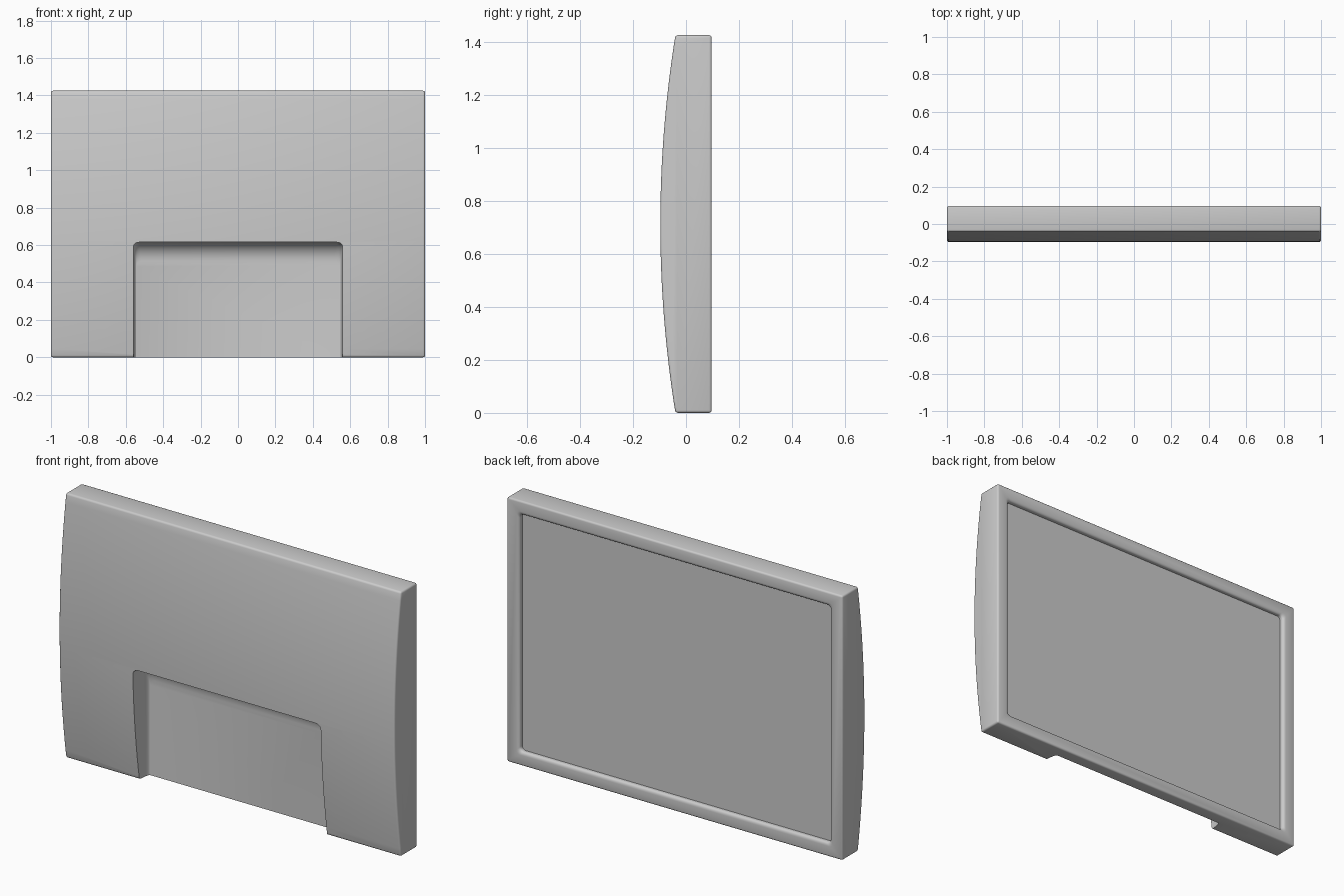
import bpy, bmesh, math

if "Cube" in bpy.data.objects:
    bpy.data.objects.remove(bpy.data.objects["Cube"])

W, H, BACK = 1.0, 1.425, 0.097   # half width, height, screen-side plane
EDGE, BULGE = -0.04, -0.097      # curved shell: y at rim and at middle


def skin(name, loops):
    """Closed solid through a list of matching point loops."""
    bm = bmesh.new()
    rings = [[bm.verts.new(p) for p in loop] for loop in loops]
    n = len(rings[0])
    for a, b in zip(rings, rings[1:]):
        for i in range(n):
            j = (i + 1) % n
            bm.faces.new((a[i], a[j], b[j], b[i]))
    bm.faces.new(rings[0])
    bm.faces.new(rings[-1])
    bmesh.ops.recalc_face_normals(bm, faces=bm.faces)
    mesh = bpy.data.meshes.new(name)
    bm.to_mesh(mesh)
    bm.free()
    obj = bpy.data.objects.new(name, mesh)
    bpy.context.collection.objects.link(obj)
    return obj


def rounded(hx, z0, z1, y, r, seg=5):
    """Rounded rectangle loop in a plane of constant y."""
    pts = []
    for k, (cx, cz) in enumerate([(hx - r, z1 - r), (r - hx, z1 - r),
                                  (r - hx, z0 + r), (hx - r, z0 + r)]):
        for i in range(seg + 1):
            a = math.pi / 2 * (k + i / seg)
            pts.append((cx + r * math.cos(a), y, cz + r * math.sin(a)))
    return pts


# Display housing: arc profile swept across the width
N = 32
profile = [(BACK, 0), (BACK, H)]
for i in range(N + 1):
    u = 1 - 2 * i / N
    profile.append((BULGE + (EDGE - BULGE) * u * u, H / 2 * (1 + u)))
housing = skin("display_housing", [[(x, y, z) for y, z in profile] for x in (-W, W)])
bev = housing.modifiers.new("edge_round", 'BEVEL')
bev.width, bev.segments, bev.limit_method = 0.01, 3, 'ANGLE'
bev.angle_limit = math.radians(40)

# Stand recess: open at the bottom, hollow curve along its top
FLOOR, FIL = 0.03, 0.09
layers = [rounded(0.56, -0.3, 0.615, -0.3, 0.03)]
for i in range(9):
    a = math.pi / 2 * i / 8
    s = 1 - math.cos(a)
    layers.append(rounded(0.56 - 0.016 * s, -0.3, 0.615 - 0.10 * s,
                          FLOOR - FIL * (1 - math.sin(a)), 0.03))
stand_cutter = skin("stand_recess_cutter", layers)

# Screen recess: rolled bezel lip, then a short wall down to the screen
layers = []
B = 0.056
layers.append(rounded(W - B, B, H - B, BACK + 0.05, 0.03))
for i in range(6):
    a = math.pi / 2 * i / 5
    d = B + 0.018 * math.sin(a)
    layers.append(rounded(W - d, d, H - d, BACK - 0.014 * (1 - math.cos(a)), 0.022))
d = B + 0.018
layers.append(rounded(W - d, d, H - d, BACK - 0.026, 0.022))
screen_cutter = skin("screen_recess_cutter", layers)

for cutter in (stand_cutter, screen_cutter):
    cutter.hide_render = True
    cutter.hide_set(True)
    cut = housing.modifiers.new(cutter.name, 'BOOLEAN')
    cut.operation, cut.object, cut.solver = 'DIFFERENCE', cutter, 'EXACT'

# Bake the cuts, drop the cutters and smooth the curved areas
bpy.context.view_layer.objects.active = housing
housing.select_set(True)
for m in list(housing.modifiers):
    bpy.ops.object.modifier_apply(modifier=m.name)
for cutter in (stand_cutter, screen_cutter):
    bpy.data.objects.remove(cutter)
bpy.ops.object.shade_smooth_by_angle(angle=math.radians(35))
